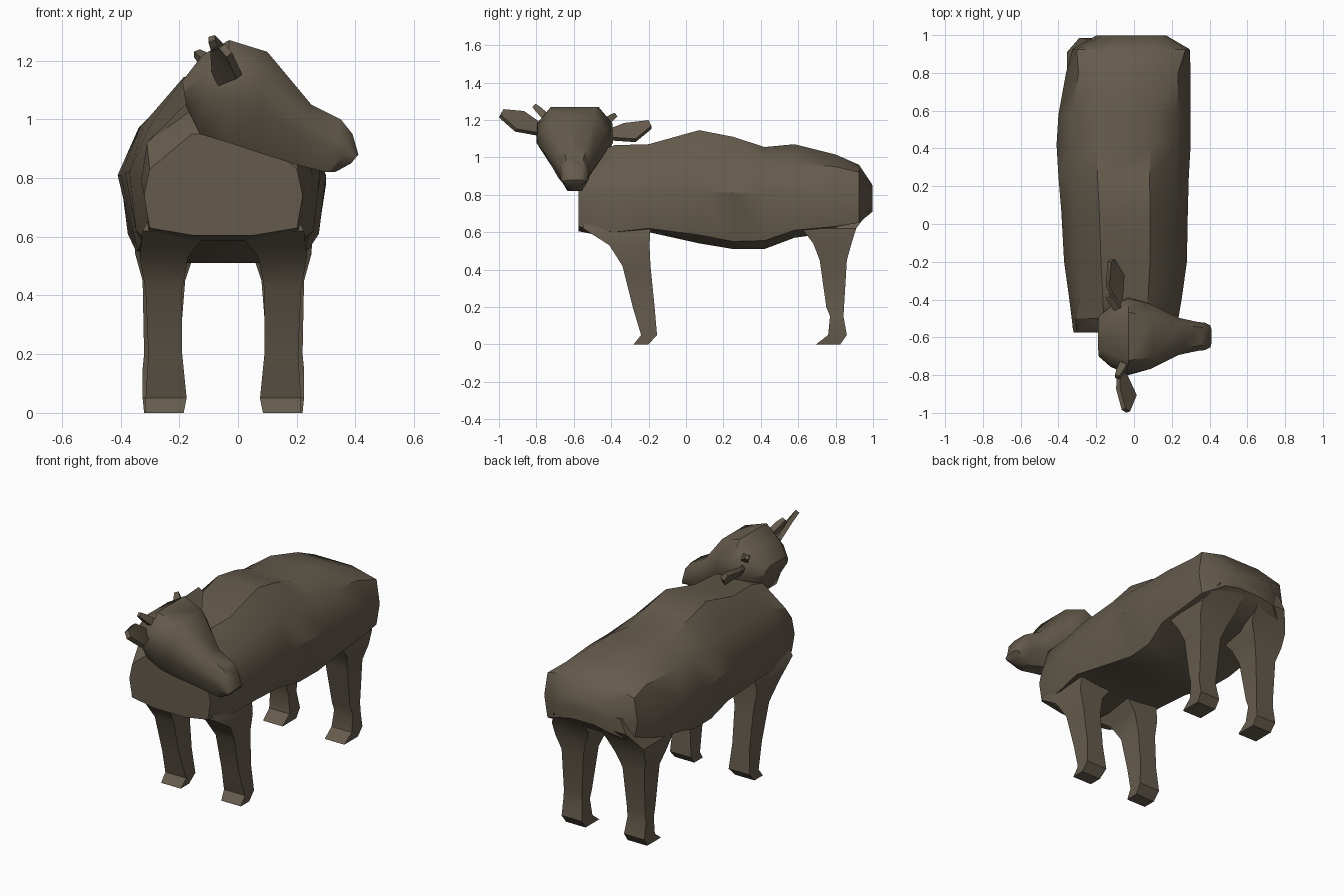
import bpy, bmesh
from mathutils import Vector

if "Cube" in bpy.data.objects:
    bpy.data.objects.remove(bpy.data.objects["Cube"])

hide = bpy.data.materials.new("brown_hide")
hide.diffuse_color = (0.13, 0.105, 0.073, 1)
hide.use_nodes = True
hide.node_tree.nodes["Principled BSDF"].inputs["Base Color"].default_value = hide.diffuse_color


def loft(name, rings, angle=0.6):
    """Skin a list of equal-length point rings and cap both ends."""
    bm = bmesh.new()
    loops = [[bm.verts.new(p) for p in r] for r in rings]
    n = len(loops[0])
    for a, b in zip(loops, loops[1:]):
        for i in range(n):
            j = (i + 1) % n
            bm.faces.new((a[i], a[j], b[j], b[i]))
    bm.faces.new(loops[0])
    bm.faces.new(loops[-1])
    bmesh.ops.recalc_face_normals(bm, faces=bm.faces)
    mesh = bpy.data.meshes.new(name)
    bm.to_mesh(mesh)
    bm.free()
    mesh.materials.append(hide)
    ob = bpy.data.objects.new(name, mesh)
    bpy.context.collection.objects.link(ob)
    bpy.ops.object.select_all(action='DESELECT')
    ob.select_set(True)
    bpy.context.view_layer.objects.active = ob
    bpy.ops.object.shade_smooth_by_angle(angle=angle)
    return ob


# Torso: y, left x, right x, top, shoulder, side, lower flank, belly
torso = [
    (-.575, -.32, .22, .96, .83, .74, .63, .605),
    (-.50, -.33, .235, 1.04, .92, .79, .61, .59),
    (-.38, -.345, .255, 1.075, .95, .81, .60, .585),
    (-.20, -.37, .28, 1.08, .97, .82, .62, .60),
    (.07, -.385, .285, 1.155, .99, .82, .585, .54),
    (.25, -.40, .29, 1.12, .98, .81, .55, .51),
    (.42, -.41, .30, 1.065, .97, .81, .555, .51),
    (.58, -.40, .30, 1.08, .97, .80, .61, .57),
    (.80, -.36, .30, 1.025, .95, .78, .63, .60),
    (.925, -.325, .295, .97, .92, .78, .65, .66),
    (.998, -.20, .17, .855, .85, .79, .71, .73),
]
rings = []
for i, (y, xl, xr, top, sh, side, low, belly) in enumerate(torso):
    c, w = (xl + xr) / 2, (xr - xl) / 2
    square = .93 if i in (0, 1, 9) else .8
    half = [(.4, top - .01), (square, sh), (1, side),
            (.83 if 4 <= i <= 6 else .93, low), (.38, belly)]
    section = [(k, z) for k, z in half] + [(-k, z) for k, z in reversed(half)]
    rings.append([(c + k * w, y, z) for k, z in section])
loft("torso", rings)

# Legs: z, inner and outer offset from the centre line, front y, back y
front = [(.68, .03, .245, -.54, -.19), (.62, .05, .275, -.55, -.19),
         (.53, .12, .285, -.41, -.195), (.42, .14, .265, -.34, -.19),
         (.20, .14, .255, -.285, -.168), (.05, .125, .265, -.24, -.155),
         (0, .135, .265, -.28, -.20)]
hind = [(.80, .06, .20, .60, .98), (.72, .055, .24, .60, .985),
        (.62, .06, .305, .62, .91),
        (.54, .10, .30, .68, .885), (.45, .13, .275, .715, .86),
        (.20, .15, .27, .75, .845), (.15, .15, .275, .77, .842),
        (.05, .14, .275, .76, .86), (0, .14, .27, .695, .825)]
for label, table in (("front_leg", front), ("hind_leg", hind)):
    for side, s in (("left", -1), ("right", 1)):
        loft(f"{label}_{side}", [
            [(-.05 + s * a, y0, z), (-.05 + s * b, y0, z),
             (-.05 + s * b, y1, z), (-.05 + s * a, y1, z)]
            for z, a, b, y0, y1 in table])

# Head turned to the side: top (x, z), bottom (x, z), half width
head = [(-.19, 1.13, -.175, 1.04, .11), (-.12, 1.22, -.13, .95, .16),
        (-.03, 1.27, -.03, .92, .205), (.10, 1.23, .06, .89, .175),
        (.25, 1.05, .20, .845, .10), (.35, 1.0, .30, .82, .078),
        (.39, .95, .33, .82, .074), (.41, .88, .385, .85, .06)]
rings = []
for xt, zt, xb, zb, w in head:
    half = [(0, .62), (.25, .98), (.55, 1), (1, .5)]
    section = half + [(t, -k) for t, k in reversed(half)]
    rings.append([(xt + t * (xb - xt), -.595 + k * w, zt + t * (zb - zt))
                  for t, k in section])
loft("head", rings, 0.75)


# Ears: leaf shapes from pairs of edge points, given a thickness
def ear(name, pairs):
    pairs = [(Vector(a), Vector(b)) for a, b in pairs]
    along = sum(pairs[-1], Vector()) - sum(pairs[0], Vector())
    n = along.cross(pairs[1][1] - pairs[1][0]).normalized() * .013
    loft(name, [[a - n, b - n, b + n, a + n] for a, b in pairs])


ear("ear_left", [((-.09, -.42, 1.14), (-.07, -.42, 1.10)),
                 ((-.14, -.33, 1.175), (-.06, -.27, 1.09)),
                 ((-.13, -.2, 1.19), (-.11, -.185, 1.16))])
ear("ear_right", [((-.08, -.77, 1.17), (-.06, -.77, 1.12)),
                  ((-.085, -.87, 1.24), (.005, -.91, 1.145)),
                  ((-.055, -.98, 1.25), (-.03, -.995, 1.22))])


# Horns: short tapered square pegs
def horn(name, base, tip):
    base, tip = Vector(base), Vector(tip)
    d = (tip - base).normalized()
    u = d.cross(Vector((1, 0, 0))).normalized()
    v = d.cross(u)
    loft(name, [[p + r * (u * a + v * b)
                 for a, b in ((1, 1), (-1, 1), (-1, -1), (1, -1))]
                for p, r in ((base, .022), (base.lerp(tip, .7), .018), (tip, .012))])


horn("horn_left", (-.06, -.47, 1.16), (-.14, -.38, 1.225))
horn("horn_right", (-.04, -.72, 1.19), (-.09, -.81, 1.275))
